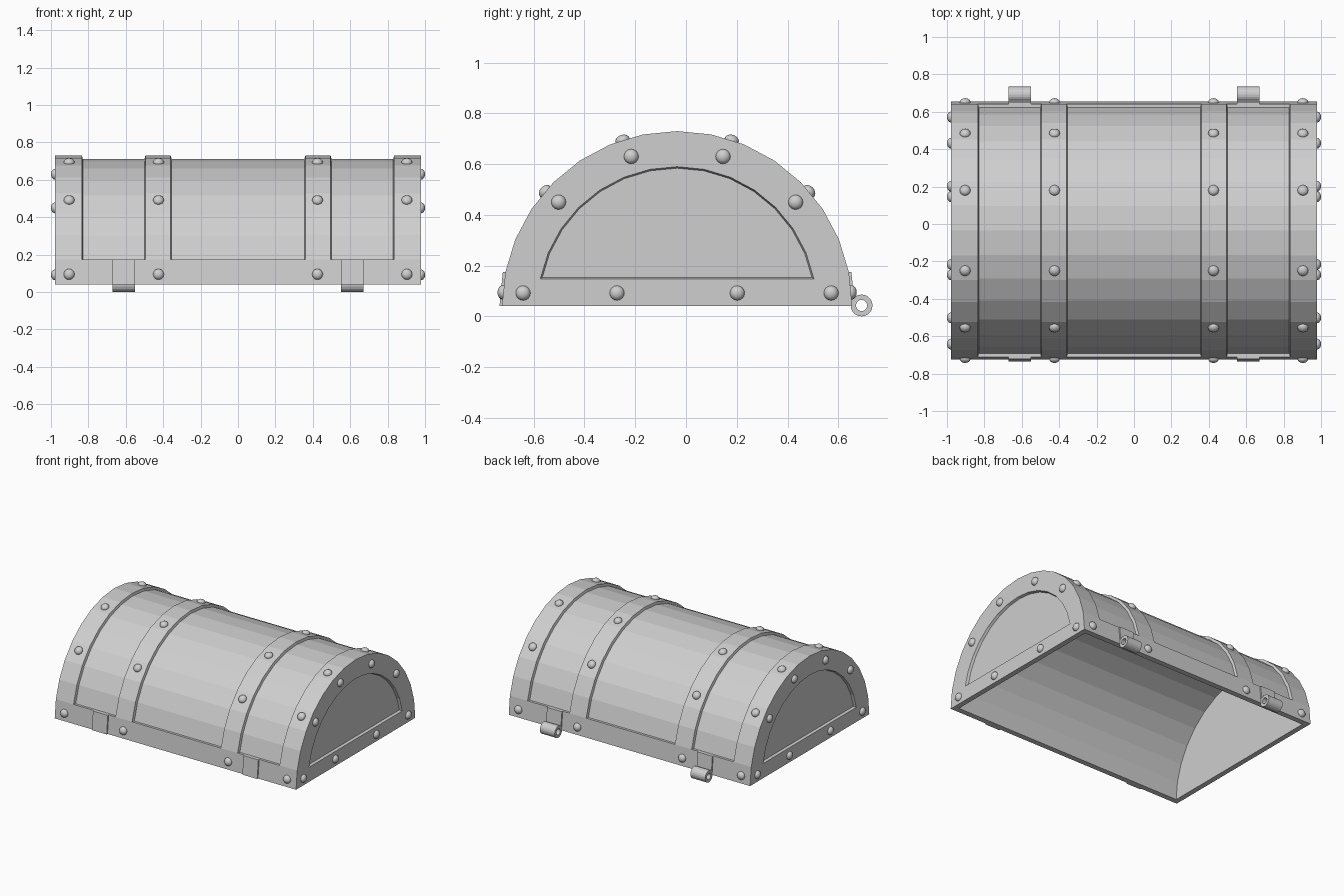
import bpy, bmesh, math
from mathutils import Matrix, Vector

if "Cube" in bpy.data.objects:
    bpy.data.objects.remove(bpy.data.objects["Cube"])

YC, ZC, R, N = -0.035, 0.04, 0.69, 16      # arch centre, radius, facets
END = 0.978

metal = bpy.data.materials.new("light_grey")
metal.diffuse_color = (0.62, 0.62, 0.62, 1)
metal.use_nodes = True
metal.node_tree.nodes["Principled BSDF"].inputs["Base Color"].default_value = metal.diffuse_color


def arch(r, deg):
    """y, z of a point on the arch (0 = back edge, 180 = front edge)."""
    a = math.radians(deg)
    return YC + r * math.cos(a), ZC + r * math.sin(a)


def finish(bm, name, smooth=False):
    me = bpy.data.meshes.new(name)
    bm.to_mesh(me)
    bm.free()
    me.materials.append(metal)
    for p in me.polygons:
        p.use_smooth = smooth
    ob = bpy.data.objects.new(name, me)
    bpy.context.collection.objects.link(ob)
    return ob


def ring(bm, x, r, i0=0, i1=N):
    return [bm.verts.new((x, *arch(r, 180 * i / N))) for i in range(i0, i1 + 1)]


# Hollow barrel lid with recessed panels between raised bands
bm = bmesh.new()
cuts = [-END, -0.835, -0.495, -0.36, 0.36, 0.495, 0.835, END]
rings = [ring(bm, x, R) for x in cuts]
panels = []
for c in range(len(cuts) - 1):
    a, b = rings[c], rings[c + 1]
    for i in range(N):
        f = bm.faces.new((a[i], b[i], b[i + 1], a[i + 1]))
        if c in (1, 3, 5) and 0 < i < N - 1:
            panels.append(f)
# end frames around a smaller arched panel
ends = []
for outer, x in ((rings[0], -END), (rings[-1], END)):
    inner = ring(bm, x, 0.55, 1, N - 1)
    pick = lambda i: inner[min(max(i, 1), N - 1) - 1]
    for i in range(N):
        loop = [outer[i], outer[i + 1], pick(i + 1), pick(i)]
        bm.faces.new(list(dict.fromkeys(loop)))
    bm.faces.new((outer[0], inner[0], inner[-1], outer[-1]))
    ends.append(bm.faces.new(inner))
# inner cavity and bottom rim
cav = [ring(bm, x, 0.65) for x in (-0.94, 0.94)]
for i in range(N):
    bm.faces.new((cav[0][i], cav[0][i + 1], cav[1][i + 1], cav[1][i]))
for c in cav:
    bm.faces.new(c)
for k in (0, N):
    bm.faces.new([r[k] for r in rings] + [cav[1][k], cav[0][k]])
for o, c in ((rings[0], cav[0]), (rings[-1], cav[1])):
    bm.faces.new((o[0], o[-1], c[-1], c[0]))
bmesh.ops.recalc_face_normals(bm, faces=bm.faces)
bmesh.ops.inset_region(bm, faces=panels, thickness=0.005, depth=-0.018,
                       use_even_offset=True)
bmesh.ops.inset_region(bm, faces=ends, thickness=0.006, depth=-0.018,
                       use_even_offset=True)
finish(bm, "lid_shell")


# Domed rivets on bands and end frames
def add_rivet(bm, pos, normal):
    m = (Matrix.Translation(pos)
         @ Vector(normal).to_track_quat('Z', 'Y').to_matrix().to_4x4()
         @ Matrix.Diagonal((0.029, 0.029, 0.022, 1)))
    vs = bmesh.ops.create_uvsphere(bm, u_segments=16, v_segments=10,
                                   radius=1, matrix=m)["verts"]
    low = [v for v in vs if (v.co - Vector(pos)).dot(Vector(normal)) < -0.01]
    bmesh.ops.delete(bm, geom=low, context='VERTS')


bm = bmesh.new()
for x in (-0.903, -0.425, 0.425, 0.903):
    for deg in (4.6, 41, 71.8, 108.2, 139, 175.4):
        n = math.radians(deg)
        add_rivet(bm, (x, *arch(R - 0.002, deg)), (0, math.cos(n), math.sin(n)))
finish(bm, "band_rivets", True)

bm = bmesh.new()
for s in (-1, 1):
    for side in (-1, 1):
        for dy, z in ((0.607, 0.092), (0.237, 0.092), (0.467, 0.45), (0.181, 0.63)):
            add_rivet(bm, (s * END, YC + side * dy, z), (s, 0, 0))
finish(bm, "end_rivets", True)


# Strap plates on the bottom strip, front and back
def prism(name, profile, x, half):
    bm = bmesh.new()
    a, b = ([bm.verts.new((x + d, y, z)) for y, z in profile] for d in (-half, half))
    n = len(profile)
    bm.faces.new(a)
    bm.faces.new(b)
    for i in range(n):
        bm.faces.new((a[i], a[(i + 1) % n], b[(i + 1) % n], b[i]))
    bmesh.ops.recalc_face_normals(bm, faces=bm.faces)
    return finish(bm, name)


step = 180 / N
for x, side in ((-0.61, "left"), (0.61, "right")):
    for name, s in (("back", 1), ("front", -1)):
        (y0, z0), (y1, z1) = arch(R, 0), arch(R, step)
        pts = [(y0 - 0.005, z0), (y0 + 0.01, z0), (y1 + 0.01, z1), (y1 - 0.005, z1)]
        pts = [(YC + s * (y - YC), z) for y, z in pts]
        prism(f"{name}_plate_{side}", pts, x, 0.06)

    # Hinge knuckle: a hollow tube along x
    bm = bmesh.new()
    loops = []
    for dx in (-0.06, 0.06):
        for r in (0.043, 0.022):
            loops.append([bm.verts.new((x + dx, 0.692 + r * math.cos(t), 0.043 + r * math.sin(t)))
                          for t in (2 * math.pi * k / 20 for k in range(20))])
    for a, b in ((0, 1), (1, 3), (3, 2), (2, 0)):
        for k in range(20):
            j = (k + 1) % 20
            bm.faces.new((loops[a][k], loops[a][j], loops[b][j], loops[b][k]))
    bmesh.ops.recalc_face_normals(bm, faces=bm.faces)
    finish(bm, f"hinge_knuckle_{side}")
